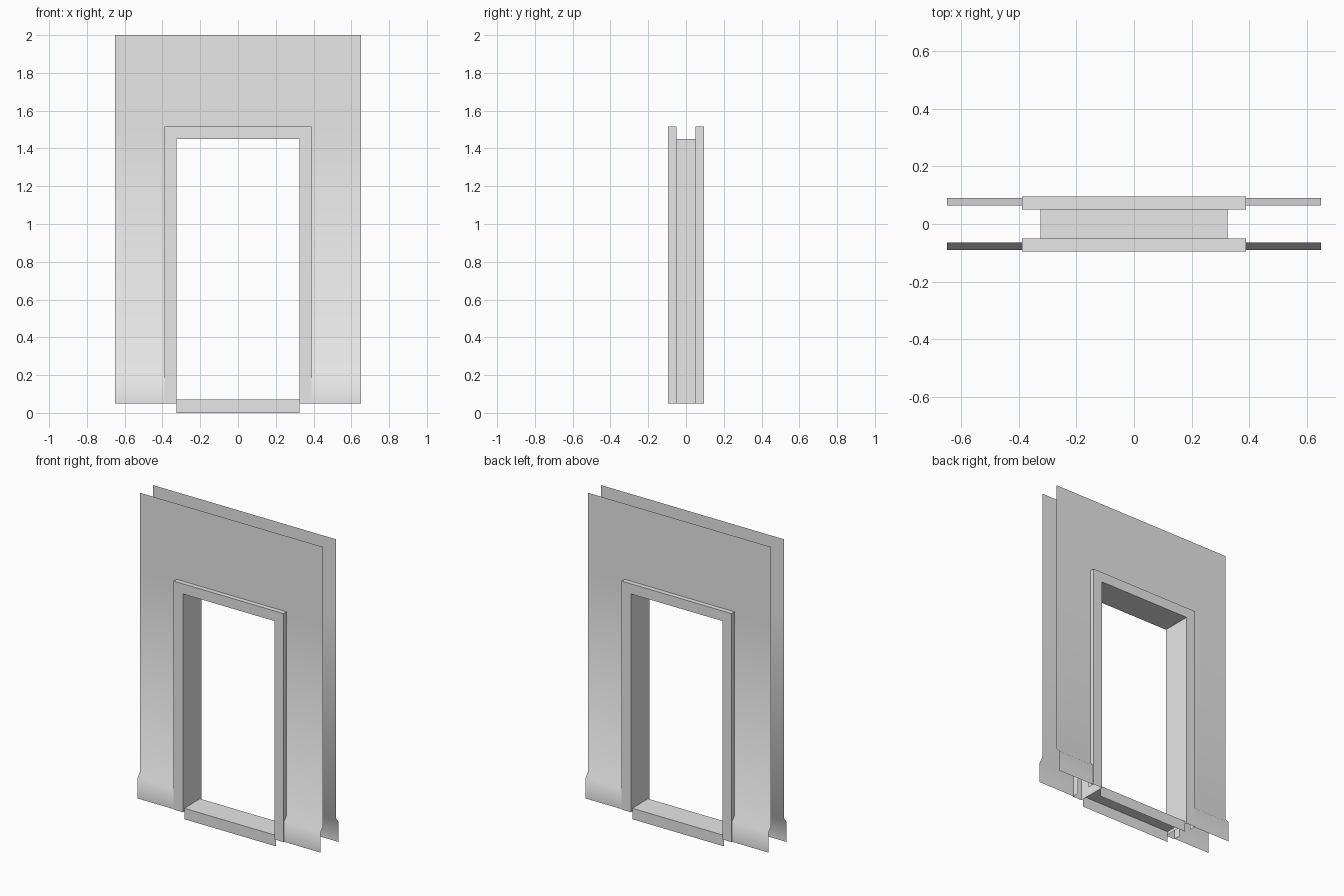
import bpy
import math

if "Cube" in bpy.data.objects:
    bpy.data.objects.remove(bpy.data.objects["Cube"], do_unlink=True)

# One plain grey for every part
grey = bpy.data.materials.new("plain_grey")
grey.use_nodes = True
grey.diffuse_color = (0.8, 0.8, 0.8, 1)
grey.node_tree.nodes["Principled BSDF"].inputs["Base Color"].default_value = (0.8, 0.8, 0.8, 1)


def sheet(name, rows, smooth=False, keep=lambda row, col: True):
    """Skin a grid of points; each row is a list of points."""
    width = len(rows[0])
    verts = [p for row in rows for p in row]
    faces = []
    for r in range(len(rows) - 1):
        for c in range(width - 1):
            if keep(r, c):
                a = r * width + c
                faces.append((a, a + 1, a + width + 1, a + width))
    mesh = bpy.data.meshes.new(name)
    mesh.from_pydata(verts, [], faces)
    mesh.materials.append(grey)
    for poly in mesh.polygons:
        poly.use_smooth = smooth
    obj = bpy.data.objects.new(name, mesh)
    bpy.context.collection.objects.link(obj)
    return obj


OPENING, CASING = 0.325, 0.39      # half widths
BOTTOM, RISE = 0.05, 1.125         # jamb foot; head height above half width

# Wall sheets with a flared skirting, smooth over the skirting step
columns = [-0.65, -CASING, CASING, 0.65]
wall_profile = [(-0.09, BOTTOM), (-0.09, 0.18), (-0.065, 0.21),
                (-0.065, RISE + CASING), (-0.065, 2.0)]
wall_rows = [[(x, y, z) for x in columns] for y, z in wall_profile]
for name, turn in (("front_wall", 0), ("back_wall", math.pi)):
    wall = sheet(name, wall_rows, True, lambda r, c: c != 1 or r == 3)
    wall.rotation_euler.z = turn

# Door frame: casing and lining section swept up, across and down
section = [(CASING, -0.05), (CASING, -0.095), (OPENING, -0.095),
           (OPENING, 0.095), (CASING, 0.095), (CASING, 0.05)]


def frame_point(station, offset, y):
    x = -offset if station < 2 else offset
    z = RISE + offset if station in (1, 2) else BOTTOM
    return (x, y, z)


sheet("door_frame", [[frame_point(s, o, y) for o, y in section] for s in range(4)])

# Threshold: folded plate, open at the ends and below
sill = [(-0.08, 0), (-0.08, 0.07), (0.08, 0.07), (0.08, 0)]
sheet("threshold", [[(x, y, z) for x in (-OPENING, OPENING)] for y, z in sill])
